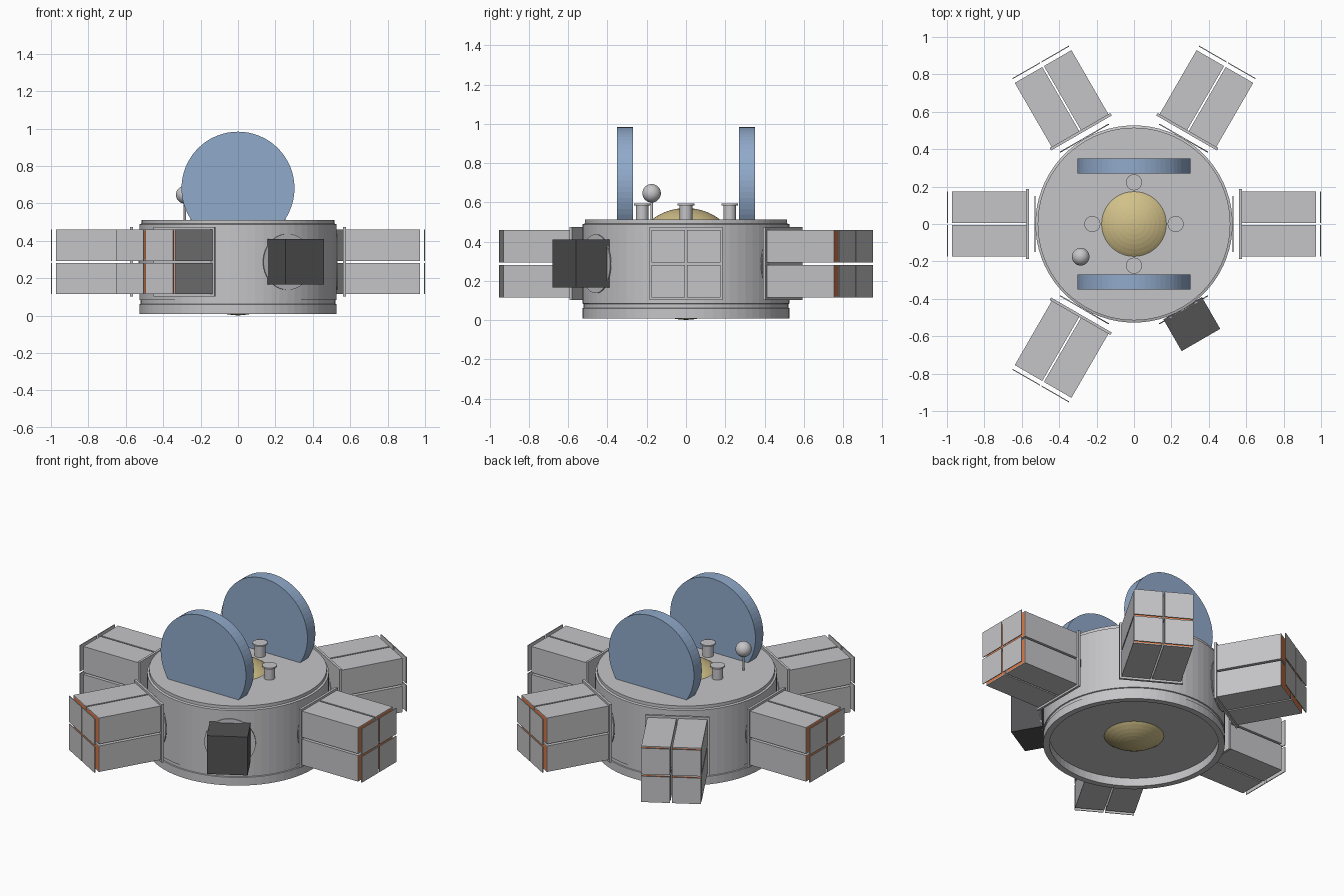
import bpy, bmesh, math
from mathutils import Matrix, Vector

if "Cube" in bpy.data.objects:
    bpy.data.objects.remove(bpy.data.objects["Cube"])


def material(name, rgb):
    m = bpy.data.materials.new(name)
    m.diffuse_color = (*rgb, 1)
    m.use_nodes = True
    m.node_tree.nodes["Principled BSDF"].inputs["Base Color"].default_value = m.diffuse_color
    return m


GRAY = material("light_gray", (0.56, 0.56, 0.58))
BLUE = material("dish_blue", (0.28, 0.40, 0.59))
GOLD = material("gold", (0.64, 0.53, 0.25))
DARK = material("dark_gray", (0.085, 0.085, 0.088))
ORANGE = material("orange", (0.72, 0.19, 0.06))


def finish(name, bm, *mats, smooth=False):
    bmesh.ops.recalc_face_normals(bm, faces=bm.faces)
    me = bpy.data.meshes.new(name)
    bm.to_mesh(me)
    bm.free()
    for m in mats:
        me.materials.append(m)
    for p in me.polygons:
        p.use_smooth = smooth
    ob = bpy.data.objects.new(name, me)
    bpy.context.collection.objects.link(ob)
    return ob


def lathe(name, profile, mat, loc=(0, 0, 0), segs=72):
    """Spin a closed (radius, z) profile around a vertical axis."""
    bm = bmesh.new()
    vs = [bm.verts.new((r + loc[0], loc[1], z + loc[2])) for r, z in profile]
    edges = [bm.edges.new(pair) for pair in zip(vs, vs[1:])]
    bmesh.ops.spin(bm, geom=vs + edges, cent=loc, axis=(0, 0, 1),
                   angle=math.tau, steps=segs, use_duplicate=False)
    bmesh.ops.remove_doubles(bm, verts=bm.verts, dist=1e-5)
    return finish(name, bm, mat)


def add_box(bm, lo, hi):
    lo, hi = Vector(lo), Vector(hi)
    mat = Matrix.Translation((lo + hi) / 2) @ Matrix.Diagonal((*(hi - lo), 1))
    return bmesh.ops.create_cube(bm, size=1, matrix=mat)["verts"]


def disc(name, radius, depth, centre, rot, mat, segs=64):
    bm = bmesh.new()
    bmesh.ops.create_cone(bm, cap_ends=True, segments=segs, radius1=radius,
                          radius2=radius, depth=depth,
                          matrix=Matrix.Translation(centre) @ rot)
    return finish(name, bm, mat)


def sphere(name, radius, centre, mat, smooth):
    bm = bmesh.new()
    bmesh.ops.create_uvsphere(bm, u_segments=48, v_segments=32, radius=radius,
                              matrix=Matrix.Translation(centre))
    return finish(name, bm, mat, smooth=smooth)


# Drum hull with base band, groove, top rim and recessed underside
lathe("hull", [(0, 0.06), (0.49, 0.06), (0.49, 0.008), (0.527, 0.008), (0.527, 0.06),
               (0.521, 0.062), (0.521, 0.082), (0.527, 0.084), (0.527, 0.488),
               (0.515, 0.492), (0.515, 0.512), (0, 0.512)], GRAY)

# Central core, poking out above and below
sphere("core_sphere", 0.285, (0, 0, 0.286), GOLD, False)

# Pair of upright discs, cut off flat at the deck
for side, label in ((-1, "front"), (1, "back")):
    ob = disc(f"{label}_dish", 0.302, 0.08, (0, side * 0.311, 0.681),
              Matrix.Rotation(math.pi / 2, 4, 'X'), BLUE)
    bm = bmesh.new()
    bm.from_mesh(ob.data)
    cut = bmesh.ops.bisect_plane(bm, geom=bm.verts[:] + bm.edges[:] + bm.faces[:],
                                 plane_co=(0, 0, 0.505), plane_no=(0, 0, 1), clear_inner=True)
    bmesh.ops.holes_fill(bm, edges=[e for e in bm.edges if e.is_boundary])
    bm.to_mesh(ob.data)
    bm.free()

# Capped deck posts around the core
for i in range(4):
    a = i * math.pi / 2
    lathe("deck_post", [(0, 0.5), (0.032, 0.5), (0.032, 0.583), (0.043, 0.585),
                        (0.043, 0.594), (0, 0.594)], GRAY,
          (0.223 * math.cos(a), 0.223 * math.sin(a), 0), 32)

# Antenna
lathe("antenna_rod", [(0, 0.5), (0.007, 0.5), (0.007, 0.62), (0, 0.62)], GRAY,
      (-0.285, -0.175, 0), 16)
sphere("antenna_ball", 0.047, (-0.285, -0.175, 0.646), GRAY, True)

# Six docking ports; five carry storage pods, one a dark block
COLS = ((-0.175, -0.005), (0.005, 0.175))
ROWS = ((0.115, 0.281), (0.293, 0.46))
for i in range(6):
    turn = Matrix.Rotation(i * math.pi / 3, 4, 'Z')
    disc("port_disc", 0.15, 0.006, turn @ Vector((0.53, 0, 0.287)),
         turn @ Matrix.Rotation(math.pi / 2, 4, 'Y'), GRAY, 48)
    bm = bmesh.new()
    if i == 5:
        add_box(bm, (0.52, -0.119, 0.165), (0.716, 0.119, 0.41))
        ob = finish("dark_block", bm, DARK)
        ob.matrix_world = turn
        continue
    # mounting plate
    add_box(bm, (0.562, -0.187, 0.102), (0.577, 0.187, 0.474))
    for y0, y1 in COLS:
        for z0, z1 in ROWS:
            # pod with an orange end panel, and a thin cover in front of it
            add_box(bm, (0.577, y0, z0), (0.972, y1, z1))
            add_box(bm, (0.995, y0, z0), (1.0, y1, z1))
    bm.normal_update()
    ends = [f for f in bm.faces if abs(f.calc_center_median().x - 0.972) < 1e-4]
    bmesh.ops.inset_individual(bm, faces=ends, thickness=0.008)
    for f in ends:
        f.material_index = 1
    ob = finish("storage_pod", bm, GRAY, ORANGE)
    ob.matrix_world = turn
